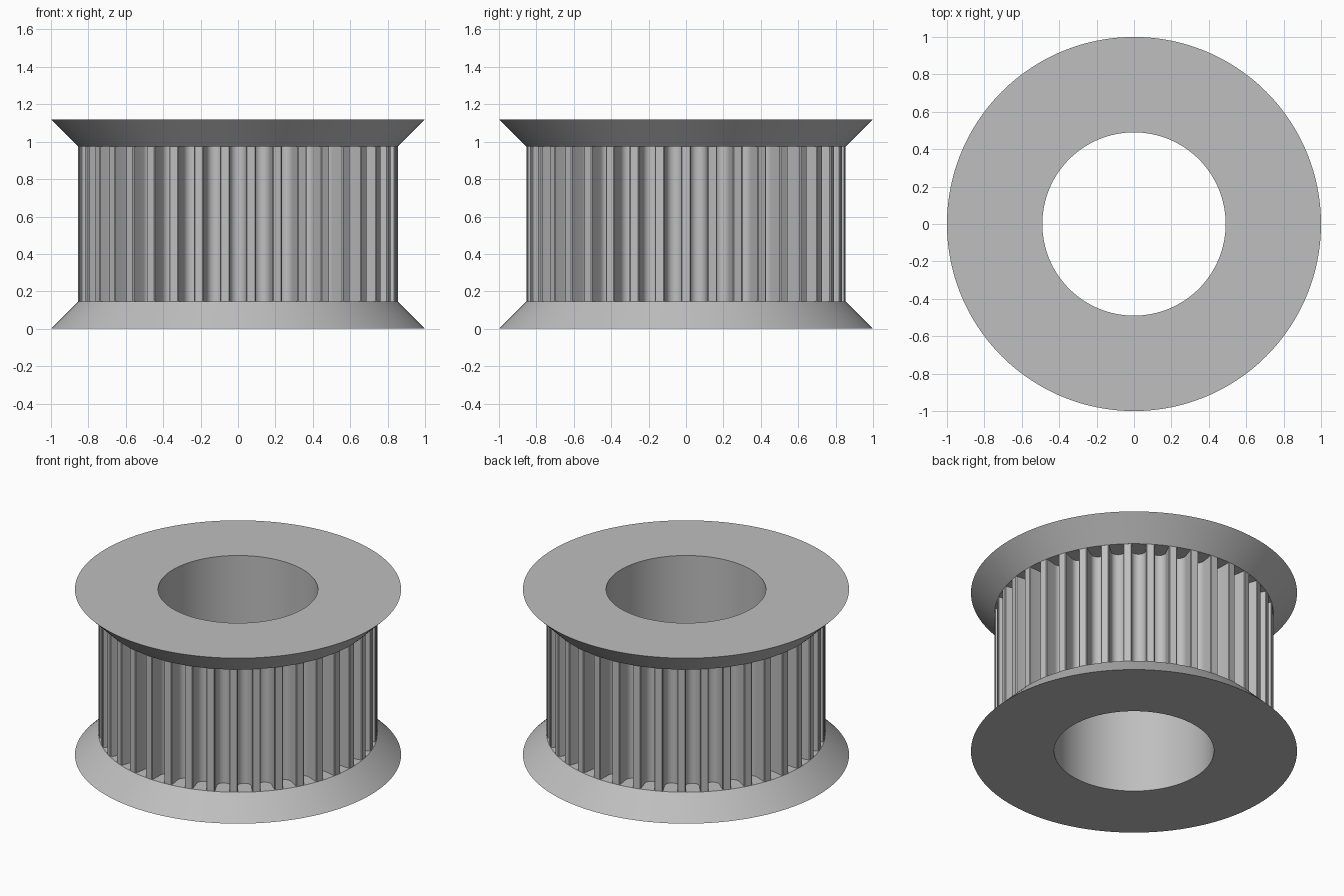
import bpy, bmesh, math

cube = bpy.data.objects.get("Cube")
if cube:
    bpy.data.objects.remove(cube, do_unlink=True)

HEIGHT, FLANGE = 1.12, 0.145
RIM, TIP, BORE = 1.0, 0.855, 0.49
TEETH, DEPTH, HALF_GROOVE = 38, 0.13, 0.049
SEGMENTS = 152

metal = bpy.data.materials.new("grey metal")
metal.use_nodes = True
GREY = (0.52, 0.52, 0.52, 1)
metal.diffuse_color = GREY
metal.node_tree.nodes["Principled BSDF"].inputs["Base Color"].default_value = GREY


def finish(name, bm):
    """Turn a bmesh into a shaded, coloured object."""
    mesh = bpy.data.meshes.new(name)
    bm.to_mesh(mesh)
    bm.free()
    mesh.materials.append(metal)
    obj = bpy.data.objects.new(name, mesh)
    bpy.context.collection.objects.link(obj)
    bpy.ops.object.select_all(action='DESELECT')
    obj.select_set(True)
    bpy.context.view_layer.objects.active = obj
    bpy.ops.object.shade_smooth_by_angle(angle=math.radians(30))


def circle(radius):
    steps = [2 * math.pi * i / SEGMENTS for i in range(SEGMENTS)]
    return [(radius * math.cos(a), radius * math.sin(a)) for a in steps]


def ring(bm, outline, z):
    return [bm.verts.new((x, y, z)) for x, y in outline]


def bridge(bm, lower, upper):
    for i in range(len(lower)):
        j = (i + 1) % len(lower)
        bm.faces.new((lower[i], lower[j], upper[j], upper[i]))


def make_flange(name, outer_z, inner_z):
    """Bevelled ring, wide at outer_z and narrow at inner_z."""
    bm = bmesh.new()
    profile = [(BORE, outer_z), (RIM, outer_z), (TIP, inner_z), (BORE, inner_z)]
    rings = [ring(bm, circle(r), z) for r, z in profile]
    for i in range(4):
        bridge(bm, rings[i], rings[(i + 1) % 4])
    bmesh.ops.recalc_face_normals(bm, faces=bm.faces)
    finish(name, bm)


def toothed_outline():
    """Rounded U-shaped grooves repeated around the tip circle."""
    lip, arc_steps = 0.006, 10
    radius = HALF_GROOVE - lip
    arc_centre = TIP - DEPTH + radius
    groove = [(-HALF_GROOVE, TIP), (-radius - 0.001, TIP - lip)]
    for i in range(arc_steps + 1):
        a = math.pi * i / arc_steps
        groove.append((-radius * math.cos(a), arc_centre - radius * math.sin(a)))
    groove += [(radius + 0.001, TIP - lip), (HALF_GROOVE, TIP)]
    # keep the mouth corners on the tip circle
    groove = [(t, min(r, math.sqrt(TIP ** 2 - t ** 2))) for t, r in groove]
    outline = []
    for k in range(TEETH):
        a = -math.pi / 2 + 2 * math.pi * k / TEETH
        for t, r in groove:
            outline.append((r * math.cos(a) - t * math.sin(a),
                            r * math.sin(a) + t * math.cos(a)))
    return outline


# Toothed hub between the flanges, with its bore wall
bm = bmesh.new()
low, high = FLANGE, HEIGHT - FLANGE
teeth = toothed_outline()
bridge(bm, ring(bm, teeth, low), ring(bm, teeth, high))
bore = circle(BORE)
bridge(bm, ring(bm, bore, high), ring(bm, bore, low))
finish("toothed_hub", bm)

# Flanges
make_flange("lower_flange", 0, low)
make_flange("upper_flange", HEIGHT, high)
